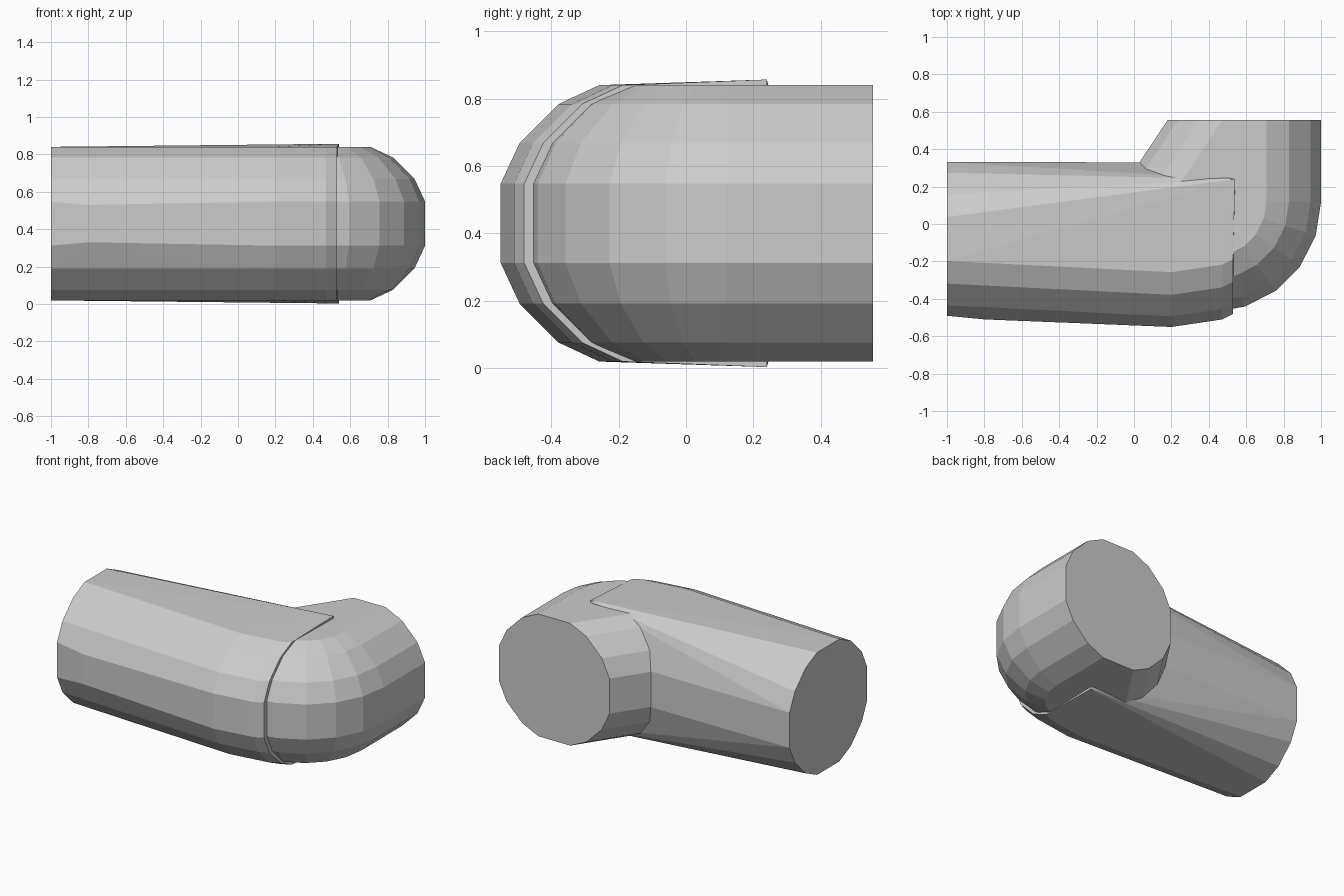
import bpy, bmesh
from math import radians, cos, sin

if "Cube" in bpy.data.objects:
    bpy.data.objects.remove(bpy.data.objects["Cube"])

ZC = 0.43                       # height of the pipe axis
R = 0.427                       # corner radius of the pipe section
STEPS = (16, 34, 56, 74)
ANGLES = sorted(a for s in STEPS for a in (s, 180 - s, 180 + s, 360 - s))
# section as (sideways, up) offsets
SECTION = [(R * cos(radians(a)), R * sin(radians(a))) for a in ANGLES]


def hull_part(name, points):
    """Faceted solid wrapped around a cloud of section points."""
    bm = bmesh.new()
    for p in points:
        bm.verts.new(p)
    bmesh.ops.remove_doubles(bm, verts=bm.verts, dist=0.001)
    res = bmesh.ops.convex_hull(bm, input=bm.verts)
    junk = {g for g in res["geom_interior"] + res["geom_unused"]
            if isinstance(g, bmesh.types.BMVert)}
    bmesh.ops.delete(bm, geom=list(junk), context='VERTS')
    bmesh.ops.recalc_face_normals(bm, faces=bm.faces)
    mesh = bpy.data.meshes.new(name)
    bm.to_mesh(mesh)
    bm.free()
    ob = bpy.data.objects.new(name, mesh)
    bpy.context.collection.objects.link(ob)
    return ob


# long pipe: open-end section, then front halves of the sections near the bend
pts = [(-1, -0.08 + u, ZC + v) for u, v in SECTION]
for x, y in ((0.2, -0.14), (0.47, -0.10), (0.53, -0.07)):
    pts += [(x, y + u, ZC + v) for u, v in SECTION if u < 0]
for s in (-1, 1):
    pts.append((0.54, 0.24, ZC + s * 0.427))      # raised lip corners
    pts.append((0.10, 0.33, ZC + s * 0.12))       # back wall
    pts.append((-0.8, -0.51, ZC + s * 0.10))      # slight front bulge
hull_part("long_pipe", pts)

# elbow pipe: end section, swept bend, slanted inner throat
pts = [(0.59 + u, 0.555, ZC + v) for u, v in SECTION]
for t in (0, -18, -36, -54, -72, -88):
    for u, v in SECTION:
        if u > 0:
            r = 0.18 + u
            pts.append((0.41 + r * cos(radians(t)), 0.12 + r * sin(radians(t)), ZC + v))
pts += [(0.59 + u - 0.23, 0.21, ZC + v) for u, v in SECTION if u < 0]
hull_part("elbow_pipe", pts)
